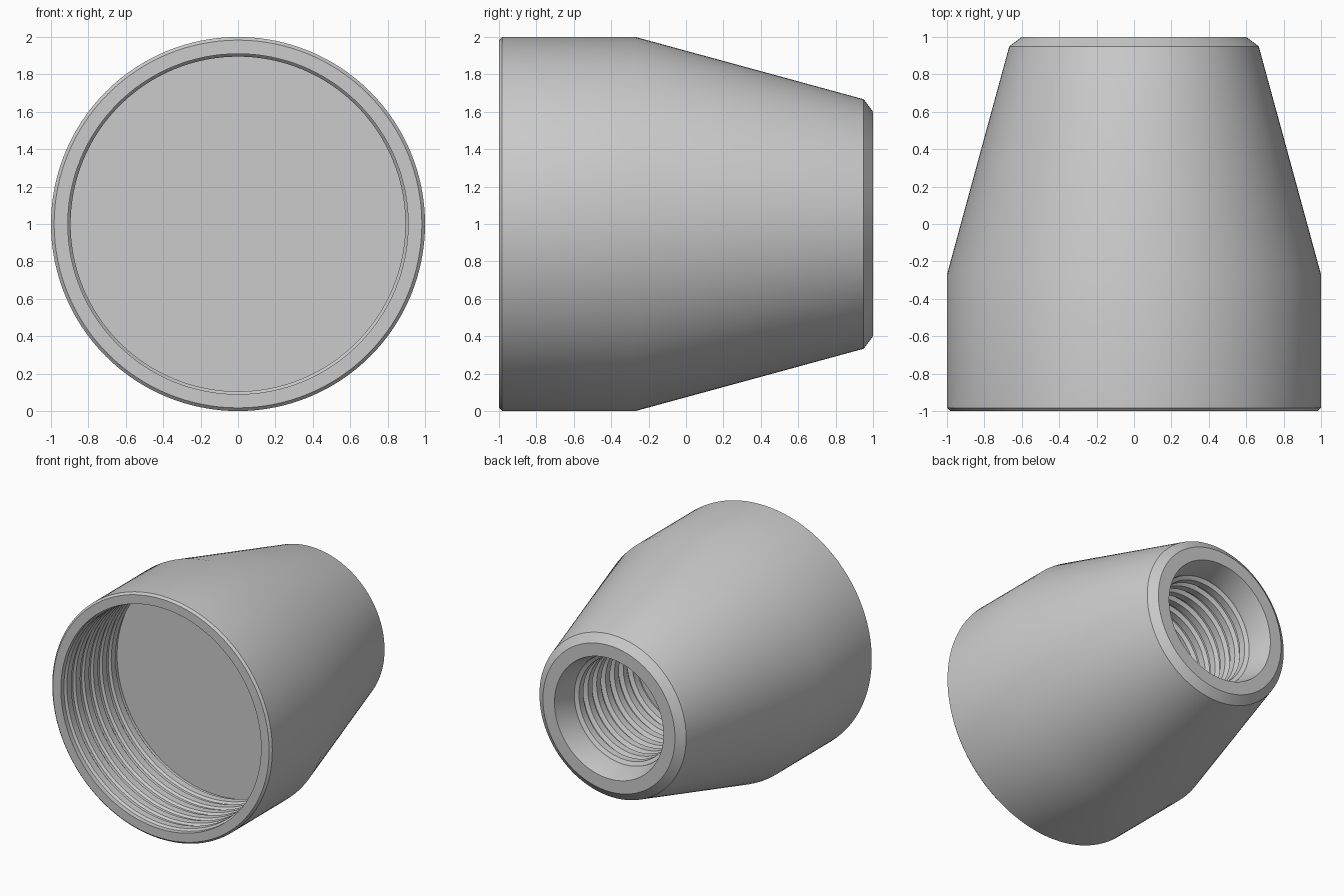
import bpy, bmesh, math
from mathutils import Vector, Matrix

cube = bpy.data.objects.get("Cube")
if cube:
    bpy.data.objects.remove(cube)

metal = bpy.data.materials.new("plain grey")
metal.use_nodes = True
GREY = (0.6, 0.6, 0.6, 1)
metal.diffuse_color = GREY
metal.node_tree.nodes["Principled BSDF"].inputs["Base Color"].default_value = GREY


def thread(start, end, root, crest, pitch):
    """Profile points (radius, y) of thread ridges from start to end."""
    step = pitch if end > start else -pitch
    points = []
    for i in range(int(abs(end - start) / pitch)):
        y = start + i * step
        points += [(root, y + 0.2 * step), (crest, y + 0.35 * step),
                   (crest, y + 0.85 * step), (root, y + step)]
    return points


def revolve(name, profile, segments=128):
    """Turn a (radius, y) profile about the y axis at height 1."""
    bm = bmesh.new()
    verts = [bm.verts.new((r, y, 1)) for r, y in profile]
    edges = [bm.edges.new(pair) for pair in zip(verts, verts[1:])]
    bmesh.ops.spin(bm, geom=verts + edges, cent=(0, 0, 1), axis=(0, 1, 0),
                   angle=math.tau, steps=segments)
    bmesh.ops.remove_doubles(bm, verts=bm.verts, dist=0.0005)
    bmesh.ops.recalc_face_normals(bm, faces=bm.faces)
    mesh = bpy.data.meshes.new(name)
    bm.to_mesh(mesh)
    bm.free()
    obj = bpy.data.objects.new(name, mesh)
    mesh.materials.append(metal)
    bpy.context.collection.objects.link(obj)
    bpy.ops.object.select_all(action="DESELECT")
    obj.select_set(True)
    bpy.context.view_layer.objects.active = obj
    bpy.ops.object.shade_smooth_by_angle(angle=math.radians(25))
    return obj


# Wide blind socket, from its floor out to the front rim
front_socket = [(0, -0.27), (0.91, -0.27)]
front_socket += thread(-0.27, -0.99, 0.91, 0.895, 0.115) + [(0.91, -1)]

# Straight body, long taper and bevelled rear end
outside = [(0.983, -1), (1, -0.983), (1, -0.27), (0.667, 0.95), (0.6, 1)]

# Narrow rear socket with a countersunk mouth
rear_socket = [(0.495, 1), (0.45, 0.83)]
rear_socket += thread(0.83, 0, 0.45, 0.42, 0.115) + [(0.45, 0), (0, 0)]

revolve("threaded_sleeve", front_socket + outside + rear_socket)
